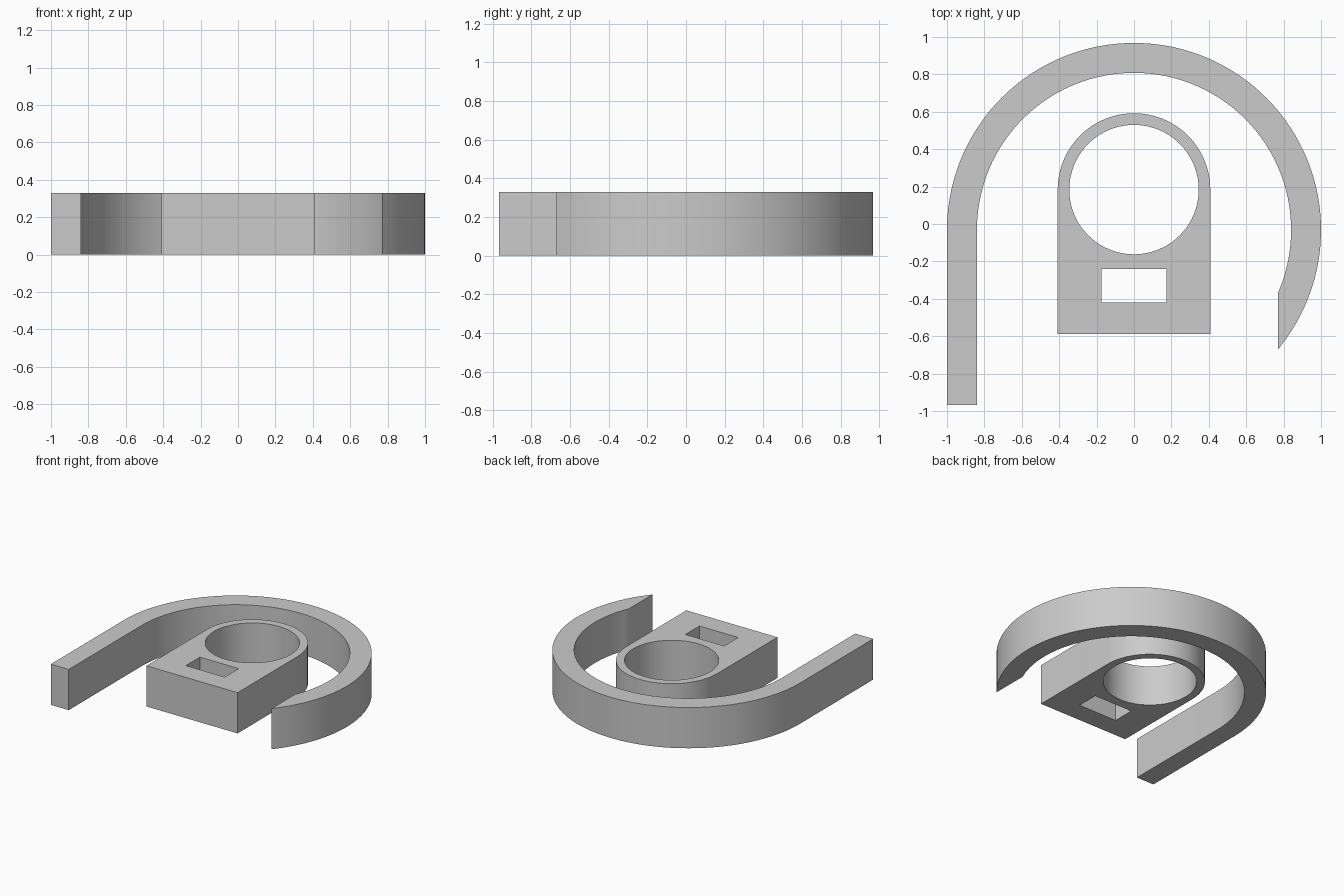
import bpy
import bmesh
from math import sin, cos, pi, asin, acos, radians

cube = bpy.data.objects.get("Cube")
if cube:
    bpy.data.objects.remove(cube)

HEIGHT = 0.33

grey = bpy.data.materials.new("light grey")
grey.use_nodes = True
colour = (0.6, 0.6, 0.6, 1)
grey.diffuse_color = colour
grey.node_tree.nodes["Principled BSDF"].inputs["Base Color"].default_value = colour


def arc(cy, r, start, end, steps):
    """Points on an arc centred on x = 0."""
    angles = [start + (end - start) * i / steps for i in range(steps + 1)]
    return [(r * cos(a), cy + r * sin(a)) for a in angles]


def prism(name, outline, z0=0, z1=HEIGHT):
    """Extrude a flat outline upwards."""
    bm = bmesh.new()
    base = bm.faces.new([bm.verts.new((x, y, z0)) for x, y in outline])
    top = bmesh.ops.extrude_face_region(bm, geom=[base], use_keep_orig=True)["geom"]
    bmesh.ops.translate(bm, vec=(0, 0, z1 - z0),
                        verts=[v for v in top if isinstance(v, bmesh.types.BMVert)])
    bmesh.ops.recalc_face_normals(bm, faces=bm.faces)
    mesh = bpy.data.meshes.new(name)
    bm.to_mesh(mesh)
    bm.free()
    mesh.materials.append(grey)
    ob = bpy.data.objects.new(name, mesh)
    bpy.context.collection.objects.link(ob)
    return ob


def cut(ob, cutter):
    """Subtract the cutter, then discard it."""
    mod = ob.modifiers.new("cut", "BOOLEAN")
    mod.operation = "DIFFERENCE"
    mod.solver = "EXACT"
    mod.object = cutter
    bpy.context.view_layer.objects.active = ob
    bpy.ops.object.modifier_apply(modifier=mod.name)
    bpy.data.objects.remove(cutter)


# Curved hook: straight left arm, round back, right end trimmed flat
hook_y, outer, inner, tip_x = -0.032, 1.0, 0.84, 0.77
hook = prism("curved_hook",
             [(-outer, -0.968)]
             + arc(hook_y, outer, pi, -acos(tip_x / outer), 88)
             + arc(hook_y, inner, -acos(tip_x / inner), pi, 80)
             + [(-inner, -0.968)])

# Central block: square front, rounded back
ring_y, half = 0.184, 0.408
block = prism("holder_block",
              [(-half, -0.588), (half, -0.588)] + arc(ring_y, half, 0, pi, 48))

# Round hole and rectangular slot through the block
cut(block, prism("round_hole", arc(ring_y, 0.346, 0, 2 * pi, 80)[:-1], -0.1, HEIGHT + 0.1))
cut(block, prism("slot", [(-0.174, -0.42), (0.174, -0.42), (0.174, -0.24), (-0.174, -0.24)],
                 -0.1, HEIGHT + 0.1))

# Smooth the curved walls, keep the rims sharp
bpy.ops.object.select_all(action="DESELECT")
for ob in (hook, block):
    ob.select_set(True)
bpy.context.view_layer.objects.active = hook
bpy.ops.object.shade_smooth_by_angle(angle=radians(30))
